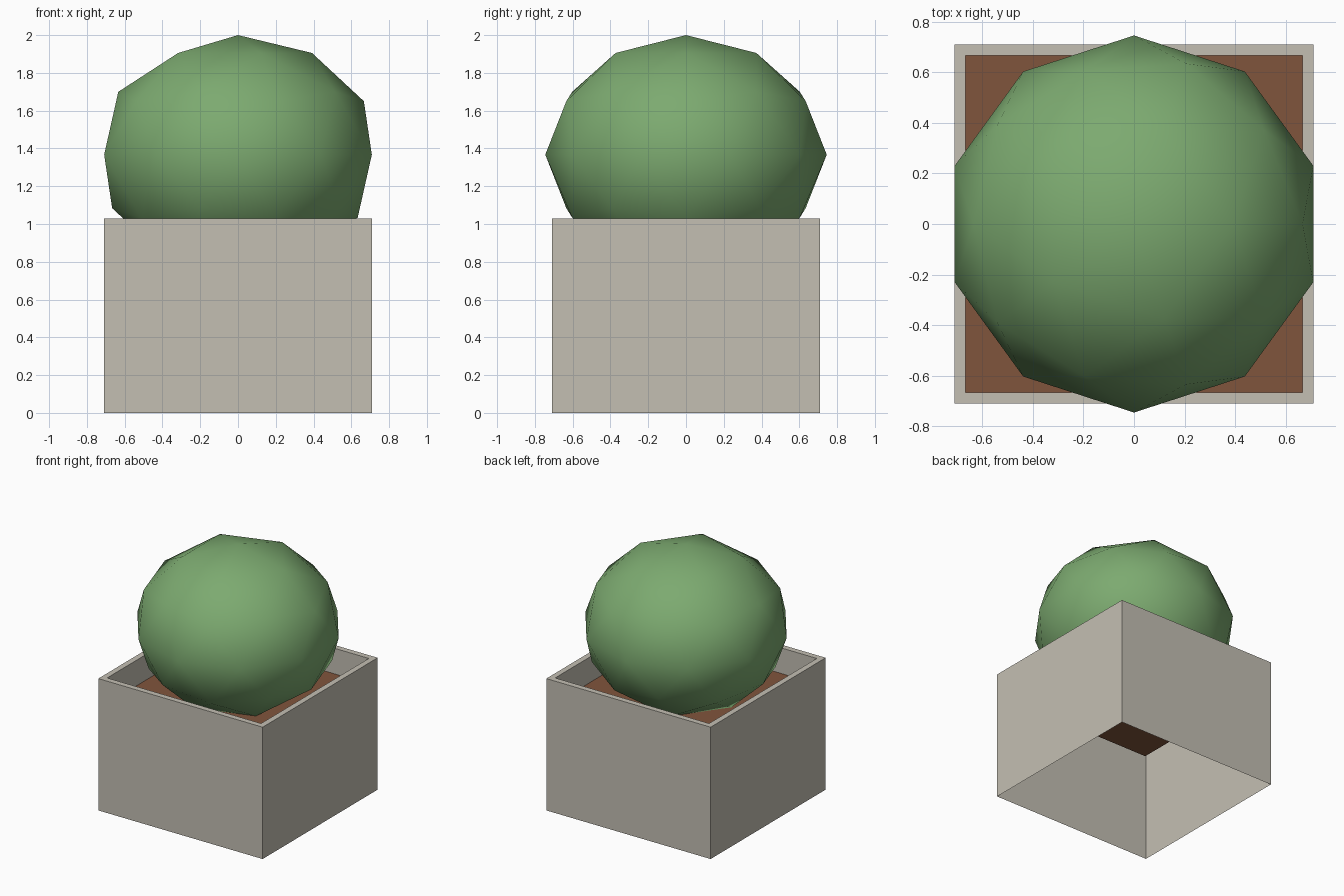
import bpy, bmesh

if "Cube" in bpy.data.objects:
    bpy.data.objects.remove(bpy.data.objects["Cube"])

HALF, INNER, RIM_Z, SOIL_Z = 0.71, 0.665, 1.03, 0.83


def material(name, color):
    m = bpy.data.materials.new(name)
    m.diffuse_color = (*color, 1)
    m.use_nodes = True
    m.node_tree.nodes["Principled BSDF"].inputs["Base Color"].default_value = m.diffuse_color
    return m


def make_object(name, bm, *mats):
    me = bpy.data.meshes.new(name)
    bm.to_mesh(me)
    bm.free()
    for m in mats:
        me.materials.append(m)
    ob = bpy.data.objects.new(name, me)
    bpy.context.collection.objects.link(ob)
    return ob


stone = material("pale_stone", (0.55, 0.52, 0.45))
earth = material("brown_soil", (0.216, 0.089, 0.045))
leaf = material("leaf_green", (0.202, 0.402, 0.162))

# Planter: square shell, open underneath, with a rim and a sunken soil bed
bm = bmesh.new()


def ring(h, z):
    return [bm.verts.new((x * h, y * h, z))
            for x, y in ((-1, -1), (1, -1), (1, 1), (-1, 1))]


rings = [ring(HALF, 0), ring(HALF, RIM_Z), ring(INNER, RIM_Z), ring(INNER, SOIL_Z)]
for a, b in zip(rings, rings[1:]):
    for i in range(4):
        j = (i + 1) % 4
        bm.faces.new((a[i], a[j], b[j], b[i]))
bm.faces.new(rings[-1]).material_index = 1
make_object("planter_box", bm, stone, earth)

# Shrub: slightly flattened low-poly ball, smooth shaded
bm = bmesh.new()
bmesh.ops.create_icosphere(bm, subdivisions=2, radius=1)
bmesh.ops.scale(bm, verts=bm.verts, vec=(0.745, 0.745, 0.633))
bmesh.ops.translate(bm, verts=bm.verts, vec=(0, 0, 1.367))
for f in bm.faces:
    f.smooth = True
make_object("round_shrub", bm, leaf)
